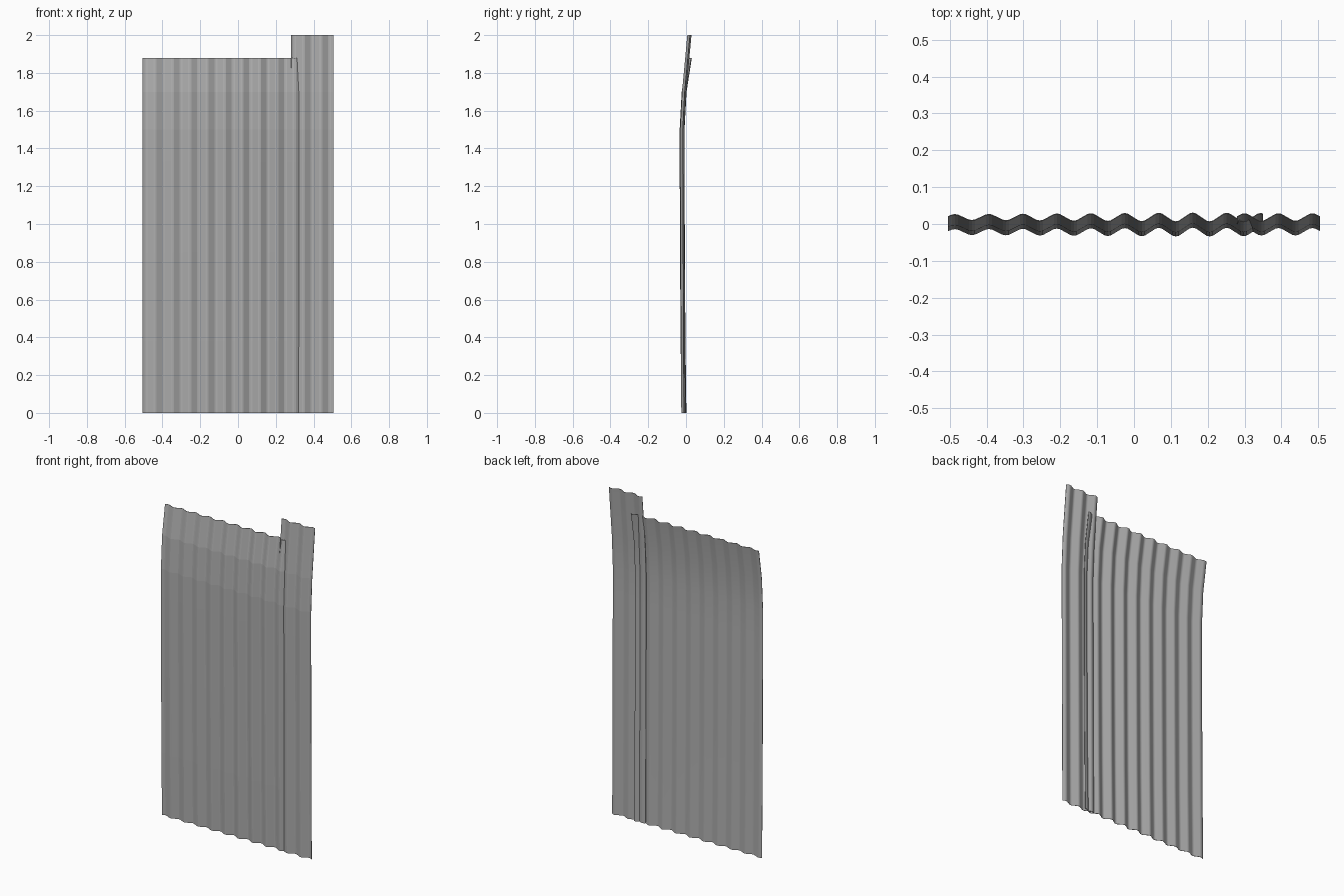
import bpy, bmesh, math

cube = bpy.data.objects.get("Cube")
if cube:
    bpy.data.objects.remove(cube)

PERIOD = 0.0922
THICK = 0.002
# Fractions of one wave where the sheet is creased
CREASES = (0.16, 0.25, 0.34, 0.66, 0.75, 0.84)

steel = bpy.data.materials.new("galvanised grey")
steel.use_nodes = True
grey = (0.42, 0.42, 0.42, 1)
steel.diffuse_color = grey
steel.node_tree.nodes["Principled BSDF"].inputs["Base Color"].default_value = grey


def corrugated_sheet(name, left, right, crest, bend, amplitude):
    """Thin corrugated sheet: bend lists (height, depth), crest is one rear ridge."""
    def wave(x):
        return math.cos(2 * math.pi * (x - crest) / PERIOD)

    first = math.floor((left - crest) / PERIOD) - 1
    count = math.ceil((right - left) / PERIOD) + 3
    ridges = [crest + PERIOD * (first + k + c - 0.25)
              for k in range(count) for c in CREASES]
    xs = [left] + [x for x in ridges if left + 0.003 < x < right - 0.003] + [right]

    bm = bmesh.new()

    def skin(offset):
        return [[bm.verts.new((x, y + offset + amplitude(x) * wave(x), z))
                 for x in xs] for z, y in bend]

    front, back = skin(-THICK / 2), skin(THICK / 2)
    # Creased front skin and smooth rear skin
    for j in range(len(bend) - 1):
        for i in range(len(xs) - 1):
            for grid, smooth in ((front, False), (back, True)):
                quad = [grid[j][i], grid[j][i + 1], grid[j + 1][i + 1], grid[j + 1][i]]
                if smooth:
                    quad.reverse()
                bm.faces.new(quad).smooth = smooth

    # Thin rim joining the two skins
    def rim(grid):
        return (grid[0][:-1] + [row[-1] for row in grid][:-1]
                + grid[-1][:0:-1] + [row[0] for row in grid][:0:-1])

    a, b = rim(front), rim(back)
    for i in range(len(a)):
        k = (i + 1) % len(a)
        bm.faces.new((a[k], a[i], b[i], b[k]))

    mesh = bpy.data.meshes.new(name)
    bm.to_mesh(mesh)
    bm.free()
    mesh.materials.append(steel)
    obj = bpy.data.objects.new(name, mesh)
    bpy.context.collection.objects.link(obj)


# Wide sheet, a little deeper in its waves towards the middle right
corrugated_sheet(
    "wide_sheet", -0.505, 0.35, -0.486,
    [(0, -0.011), (0.38, -0.016), (0.85, -0.019), (1.33, -0.021),
     (1.5, -0.021), (1.7, -0.010), (1.88, 0.018)],
    lambda x: 0.012 - 0.004 * min(1, abs(x - 0.16) / 0.6))

# Narrow taller sheet overlapping the edge of the wide one
corrugated_sheet(
    "narrow_sheet", 0.28, 0.505, 0.392,
    [(0, -0.014), (0.38, -0.016), (0.85, -0.018), (1.33, -0.020),
     (1.5, -0.020), (1.7, -0.010), (2.0, 0.018)],
    lambda x: 0.010)
